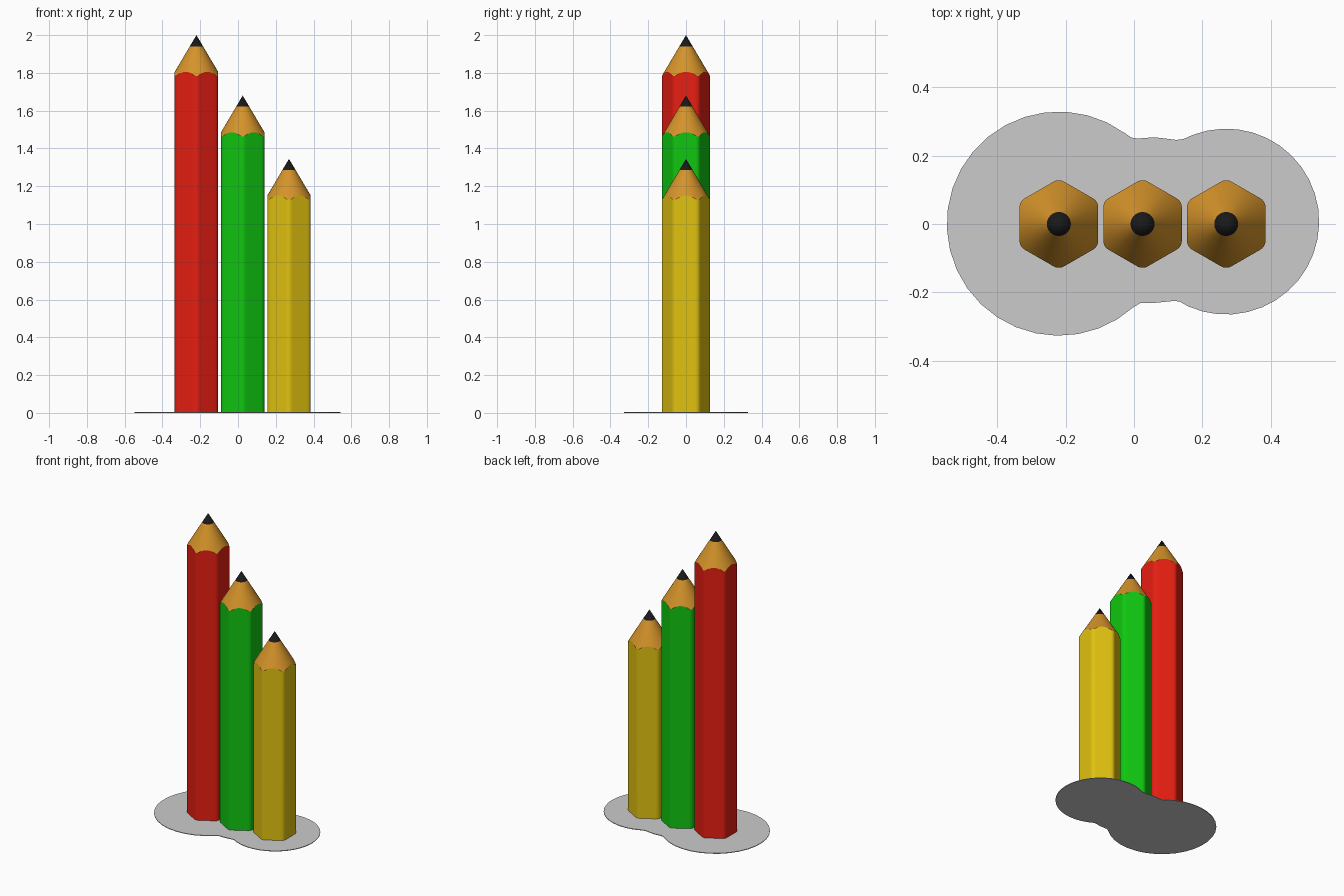
import bpy, bmesh
from math import sin, cos, tan, pi, radians

if "Cube" in bpy.data.objects:
    bpy.data.objects.remove(bpy.data.objects["Cube"])

FLOOR = 0.004      # top of the base plate
SLOPE = 1.69       # height / radius of the sharpened cone
APOTHEM = 0.115
FILLET = 0.03
LEAD_R = 0.035


def material(name, rgb):
    m = bpy.data.materials.new(name)
    m.diffuse_color = (*rgb, 1)
    m.use_nodes = True
    m.node_tree.nodes["Principled BSDF"].inputs["Base Color"].default_value = m.diffuse_color
    return m


def finish(name, bm, mat=None):
    bmesh.ops.recalc_face_normals(bm, faces=bm.faces)
    me = bpy.data.meshes.new(name)
    bm.to_mesh(me)
    bm.free()
    ob = bpy.data.objects.new(name, me)
    bpy.context.collection.objects.link(ob)
    if mat:
        me.materials.append(mat)
    bpy.ops.object.select_all(action='DESELECT')
    ob.select_set(True)
    bpy.context.view_layer.objects.active = ob
    bpy.ops.object.shade_smooth_by_angle(angle=radians(30))
    return ob


def rounded_hexagon():
    # flats face +-x, corners point to +-y
    pts = []
    half = (APOTHEM - FILLET) * tan(pi / 6)
    for k in range(6):
        a = k * pi / 3
        for i in range(9):                       # along the flat
            t = half * (i / 4 - 1)
            pts.append((APOTHEM * cos(a) - t * sin(a),
                        APOTHEM * sin(a) + t * cos(a)))
        cx = (APOTHEM - FILLET) * cos(a) - half * sin(a)
        cy = (APOTHEM - FILLET) * sin(a) + half * cos(a)
        for i in range(1, 5):                    # around the corner
            b = a + pi / 3 * i / 5
            pts.append((cx + FILLET * cos(b), cy + FILLET * sin(b)))
    return pts


def ring(bm, pts):
    return [bm.verts.new(p) for p in pts]


def bridge(bm, a, b):
    n = len(a)
    for i in range(n):
        j = (i + 1) % n
        bm.faces.new((a[i], a[j], b[j], b[i]))


HEX = rounded_hexagon()
wood = material("wood", (0.66, 0.29, 0.023))
black = material("lead", (0.01, 0.01, 0.01))


def pencil(label, x, height, rgb):
    def r(p):
        return (p[0] ** 2 + p[1] ** 2) ** 0.5
    rim = [(x + p[0], p[1], height - SLOPE * r(p)) for p in HEX]
    neck = [(x + p[0] / r(p) * LEAD_R, p[1] / r(p) * LEAD_R,
             height - SLOPE * LEAD_R) for p in HEX]

    # painted shaft
    bm = bmesh.new()
    low = ring(bm, [(x + p[0], p[1], FLOOR) for p in HEX])
    bm.faces.new(low[::-1])
    bridge(bm, low, ring(bm, rim))
    finish(label + "_pencil_shaft", bm, material(label + "_paint", rgb))

    # sharpened wood, meeting the shaft in a scalloped edge
    bm = bmesh.new()
    bridge(bm, ring(bm, rim), ring(bm, neck))
    finish(label + "_pencil_wood", bm, wood)

    # lead point
    bm = bmesh.new()
    base = ring(bm, neck)
    tip = bm.verts.new((x, 0, height))
    for i in range(len(base)):
        bm.faces.new((base[i], base[(i + 1) % len(base)], tip))
    finish(label + "_pencil_lead", bm, black)


pencil("red", -0.22, 2.0, (0.8, 0.013, 0.006))
pencil("green", 0.025, 1.68, (0.005, 0.57, 0.005))
pencil("yellow", 0.27, 1.345, (0.75, 0.54, 0.005))


# base plate: two discs joined by a short neck
def arc(cx, cy, rad, a0, a1, n):
    return [(cx + rad * cos(radians(a0 + (a1 - a0) * i / n)),
             cy + rad * sin(radians(a0 + (a1 - a0) * i / n))) for i in range(n + 1)]


outline = arc(-0.22, 0.001, 0.328, 54, 312, 24)
outline += [(0.02, -0.231), (0.06, -0.231), (0.12, -0.225), (0.135, -0.228)]
outline += arc(0.27, 0.007, 0.272, -114, 111, 24)
outline += [(0.145, 0.249), (0.125, 0.246), (0.06, 0.254), (0.01, 0.25), (-0.008, 0.253)]
bm = bmesh.new()
bottom = ring(bm, [(p[0], p[1], 0) for p in outline])
top = ring(bm, [(p[0], p[1], FLOOR) for p in outline])
bm.faces.new(bottom[::-1])
bm.faces.new(top)
bridge(bm, bottom, top)
finish("base_plate", bm)
